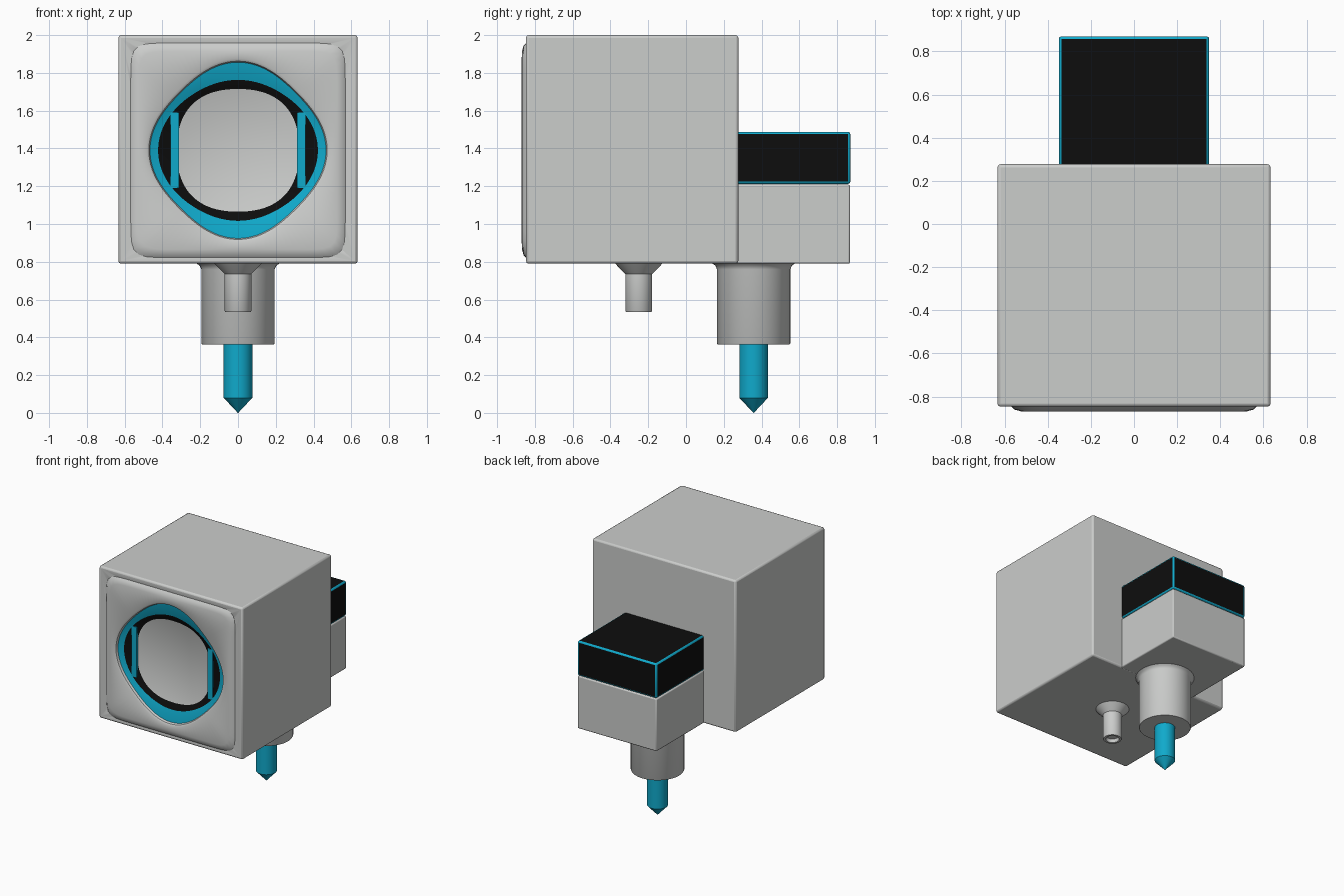
import bpy, bmesh, math
from math import sin, cos, pi

if "Cube" in bpy.data.objects:
    bpy.data.objects.remove(bpy.data.objects["Cube"])


def material(name, rgb):
    m = bpy.data.materials.new(name)
    m.diffuse_color = (*rgb, 1)
    m.use_nodes = True
    m.node_tree.nodes["Principled BSDF"].inputs["Base Color"].default_value = m.diffuse_color
    return m


GREY = material("light grey", (0.60, 0.61, 0.60))
BLACK = material("black", (0.004, 0.004, 0.004))
CYAN = material("cyan", (0.005, 0.40, 0.60))


def finish(bm, name, mats):
    me = bpy.data.meshes.new(name)
    bm.to_mesh(me)
    bm.free()
    ob = bpy.data.objects.new(name, me)
    bpy.context.collection.objects.link(ob)
    for m in mats:
        me.materials.append(m)
    bpy.ops.object.select_all(action='DESELECT')
    ob.select_set(True)
    bpy.context.view_layer.objects.active = ob
    bpy.ops.object.shade_smooth_by_angle(angle=math.radians(35))
    return ob


def box(name, lo, hi, mats, bevel=0.0, bevel_mat=-1):
    bm = bmesh.new()
    bmesh.ops.create_cube(bm, size=1)
    for v in bm.verts:
        v.co = [(a + b) / 2 + c * (b - a) for a, b, c in zip(lo, hi, v.co)]
    ob = finish(bm, name, mats)
    if bevel:
        mod = ob.modifiers.new("bevel", 'BEVEL')
        mod.width, mod.segments, mod.material = bevel, 2, bevel_mat
    return ob


def loft(name, loops, mats, band_mats=None, close_start=True):
    """Skin a stack of closed loops; band_mats gives the material per band, then the cap."""
    bm = bmesh.new()
    rings = [[bm.verts.new(p) for p in lp] for lp in loops]
    n = len(rings[0])
    bands = band_mats or [0] * len(rings)
    for k in range(len(rings) - 1):
        a, b = rings[k], rings[k + 1]
        for i in range(n):
            j = (i + 1) % n
            bm.faces.new((a[i], a[j], b[j], b[i])).material_index = bands[k]
    bm.faces.new(rings[-1]).material_index = bands[-1]
    if close_start:
        bm.faces.new(rings[0][::-1])
    return finish(bm, name, mats)


def lathe(name, y, profile, mat, n=48):
    """Turned part about a vertical axis, profile (radius, z) from bottom to top."""
    return loft(name, [[(r * cos(2 * pi * i / n), y + r * sin(2 * pi * i / n), z)
                        for i in range(n)] for r, z in profile], [mat])


# Main housing, pocketed at the front for the lens
body = box("housing", (-0.633, -0.847, 0.79), (0.633, 0.277, 2.0), [GREY], 0.014)
bm = bmesh.new()
bmesh.ops.create_cone(bm, cap_ends=True, segments=64, radius1=0.49, radius2=0.49, depth=0.2)
for v in bm.verts:
    x, y, z = v.co
    v.co = (x, -0.87 + z, 1.39 - y)
bmesh.ops.recalc_face_normals(bm, faces=bm.faces)
cutter = finish(bm, "pocket_cutter", [GREY])
cutter.hide_render = True
cutter.hide_viewport = True
mod = body.modifiers.new("pocket", 'BOOLEAN')
mod.operation, mod.object = 'DIFFERENCE', cutter

# Front panel, cyan ring, black rim and lens disc as one loft
def front_loop(y, radius, n=128):
    pts = []
    for i in range(n):
        t = 2 * pi * (i + 0.5) / n
        r = radius(t)
        pts.append((r * cos(t), y, 1.39 + r * sin(t)))
    return pts


def squarish(h):
    return lambda t: h / (abs(cos(t)) ** 14 + abs(sin(t)) ** 14) ** (1 / 14)


def lobed(r, k):
    return lambda t: r + k * sin(2 * t) ** 2


def rim(r):
    return lambda t: r + 0.05 * cos(t) ** 4


loft("front_panel_and_lens", [
    front_loop(-0.840, squarish(0.575)),
    front_loop(-0.860, squarish(0.555)),
    front_loop(-0.868, squarish(0.525)),
    front_loop(-0.870, lobed(0.485, -0.035)),
    front_loop(-0.862, lobed(0.472, -0.035)),
    front_loop(-0.845, lobed(0.466, -0.035)),
    front_loop(-0.830, rim(0.373)),
    front_loop(-0.815, lobed(0.335, 0.018)),
    front_loop(-0.810, lobed(0.325, 0.018)),
], [GREY, CYAN, BLACK], [0, 0, 0, 0, 0, 1, 2, 2, 0], close_start=False)

# Cyan upright strips beside the lens
for s, side in ((-1, "left"), (1, "right")):
    box(side + "_lens_strip", (s * 0.335 - 0.022, -0.832, 1.19),
        (s * 0.335 + 0.022, -0.80, 1.59), [CYAN])

# Rear block with black, cyan-edged cap
box("rear_block", (-0.348, 0.26, 0.79), (0.348, 0.868, 1.208), [GREY], 0.008)
box("rear_cap", (-0.348, 0.26, 1.212), (0.348, 0.87, 1.488), [BLACK, CYAN], 0.012, 1)

# Large post and cyan pointed tip
lathe("post", 0.358, [(0.19, 0.362), (0.194, 0.368), (0.194, 0.76),
                      (0.203, 0.78), (0.225, 0.795)], GREY)
lathe("pointed_tip", 0.358, [(0.001, 0.0), (0.076, 0.08), (0.076, 0.37)], CYAN)

# Small peg with flared collar
lathe("small_peg", -0.25, [(0.045, 0.56), (0.05, 0.533), (0.067, 0.533), (0.071, 0.54),
                           (0.071, 0.735), (0.115, 0.78), (0.13, 0.797)], GREY)
